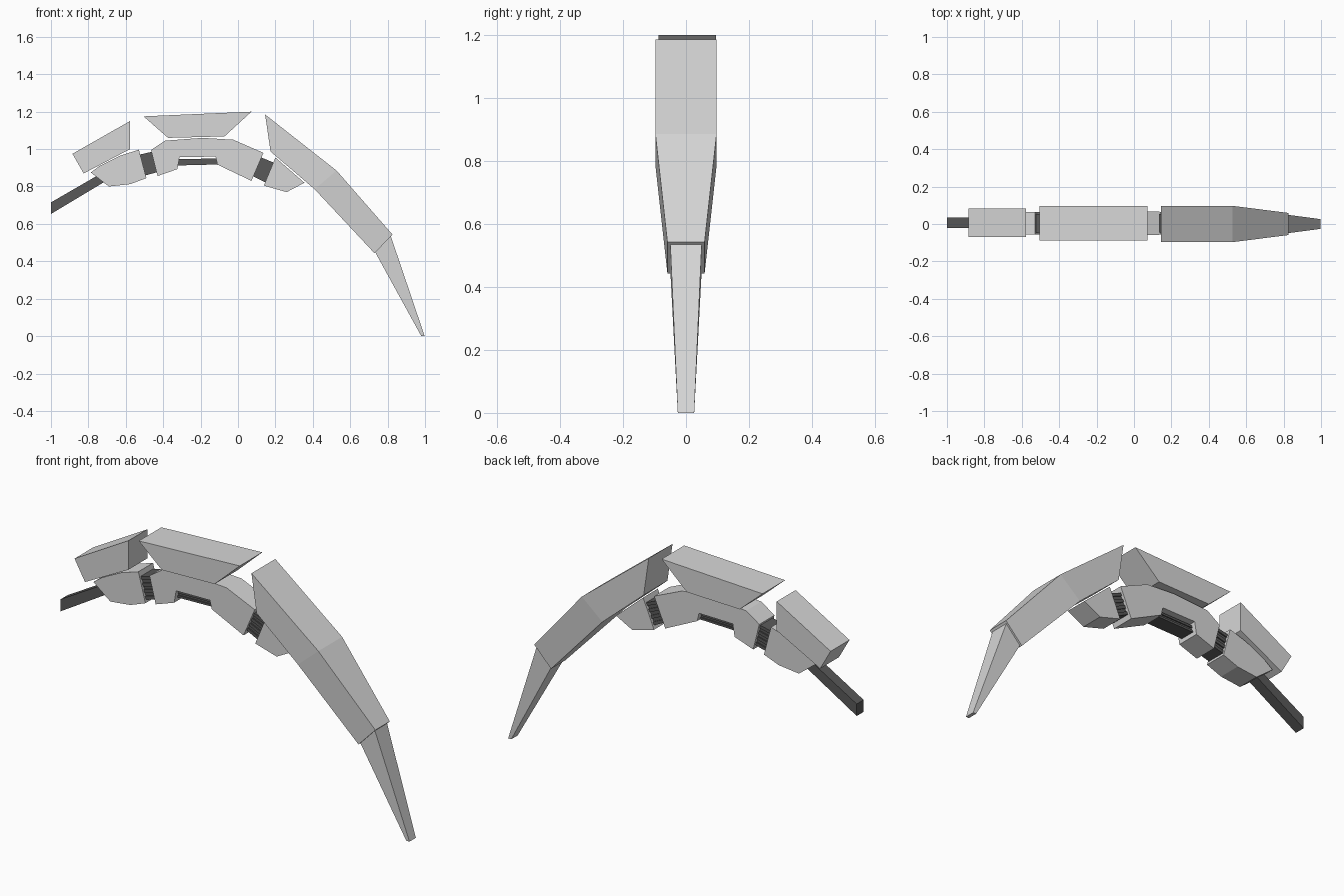
import bpy, bmesh
from mathutils import Vector

cube = bpy.data.objects.get("Cube")
if cube:
    bpy.data.objects.remove(cube, do_unlink=True)


def material(name, value):
    m = bpy.data.materials.new(name)
    m.use_nodes = True
    col = (value, value, value, 1.0)
    m.diffuse_color = col
    m.node_tree.nodes["Principled BSDF"].inputs["Base Color"].default_value = col
    return m


LIGHT = material("light grey shell", 0.68)
DARK = material("dark grey joint", 0.10)


def finish(name, bm, mat):
    bmesh.ops.recalc_face_normals(bm, faces=bm.faces)
    me = bpy.data.meshes.new(name)
    bm.to_mesh(me)
    bm.free()
    me.materials.append(mat)
    ob = bpy.data.objects.new(name, me)
    bpy.context.collection.objects.link(ob)
    return ob


def add_prism(bm, profile, half, yc=0.004):
    """Side profile in x, z pushed out to both sides in y."""
    a = [bm.verts.new((x, yc - half, z)) for x, z in profile]
    b = [bm.verts.new((x, yc + half, z)) for x, z in profile]
    bm.faces.new(a)
    bm.faces.new(b)
    n = len(a)
    for i in range(n):
        j = (i + 1) % n
        bm.faces.new((a[i], a[j], b[j], b[i]))


def prism(name, profile, half, mat, yc=0.004):
    bm = bmesh.new()
    add_prism(bm, profile, half, yc)
    return finish(name, bm, mat)


def loft(name, stations, mat):
    """Rectangular sections: (upper point, lower point, half width)."""
    bm = bmesh.new()
    rings = []
    for (ux, uz), (lx, lz), h in stations:
        rings.append([bm.verts.new(c) for c in
                      ((ux, -h, uz), (ux, h, uz), (lx, h, lz), (lx, -h, lz))])
    for r, s in zip(rings, rings[1:]):
        for i in range(4):
            j = (i + 1) % 4
            bm.faces.new((r[i], r[j], s[j], s[i]))
    bm.faces.new(rings[0])
    bm.faces.new(rings[-1])
    return finish(name, bm, mat)


def ribbed(name, top, bottom, half, count):
    """Stack of thin slabs between an upper and a lower edge, alternating in width."""
    t0, t1, b0, b1 = (Vector(p) for p in (*top, *bottom))
    bm = bmesh.new()
    for i in range(count):
        f, g = i / count, (i + 1) / count
        quad = [t0.lerp(b0, f), t1.lerp(b1, f), t1.lerp(b1, g), t0.lerp(b0, g)]
        add_prism(bm, [tuple(q) for q in quad], half - 0.006 * (i % 2))
    return finish(name, bm, DARK)


# Armour plates
prism("rear_plate", [(-0.885, 0.975), (-0.577, 1.15), (-0.577, 1.0), (-0.825, 0.87)],
      0.077, LIGHT, 0.007)
prism("middle_plate", [(-0.505, 1.175), (0.072, 1.2), (-0.072, 1.068), (-0.374, 1.06)],
      0.092, LIGHT)

# Finger segments
prism("rear_segment", [(-0.787, 0.875), (-0.69, 0.8), (-0.575, 0.813), (-0.49, 0.845),
                       (-0.53, 0.997), (-0.63, 0.965), (-0.74, 0.91)], 0.06, LIGHT)
prism("middle_segment", [(-0.465, 0.995), (-0.39, 1.045), (-0.19, 1.06), (-0.025, 1.05),
                         (0.136, 0.98), (0.072, 0.83), (-0.11, 0.917), (-0.12, 0.96),
                         (-0.313, 0.957), (-0.324, 0.893), (-0.43, 0.856)], 0.062, LIGHT)
prism("front_segment", [(0.2, 0.955), (0.355, 0.82), (0.26, 0.77), (0.138, 0.805)],
      0.06, LIGHT)

# Claw and its pointed tip
loft("claw", [((0.145, 1.185), (0.174, 0.987), 0.097),
              ((0.527, 0.885), (0.41, 0.785), 0.097),
              ((0.826, 0.543), (0.73, 0.443), 0.059)], LIGHT)
loft("claw_tip", [((0.815, 0.54), (0.73, 0.455), 0.05),
                  ((0.998, 0.0), (0.98, 0.0), 0.026)], LIGHT)

# Dark inner structure
prism("rear_rod", [(-1.0, 0.715), (-0.68, 0.9), (-0.68, 0.845), (-1.0, 0.653)],
      0.028, DARK, 0.007)
ribbed("rear_joint", [(-0.55, 0.965), (-0.42, 0.995)], [(-0.53, 0.85), (-0.40, 0.885)],
       0.05, 7)
ribbed("front_joint", [(0.10, 0.965), (0.21, 0.92)], [(0.06, 0.865), (0.17, 0.81)],
       0.05, 7)
ribbed("middle_cable", [(-0.34, 0.946), (-0.10, 0.95)], [(-0.34, 0.912), (-0.10, 0.918)],
       0.04, 3)
